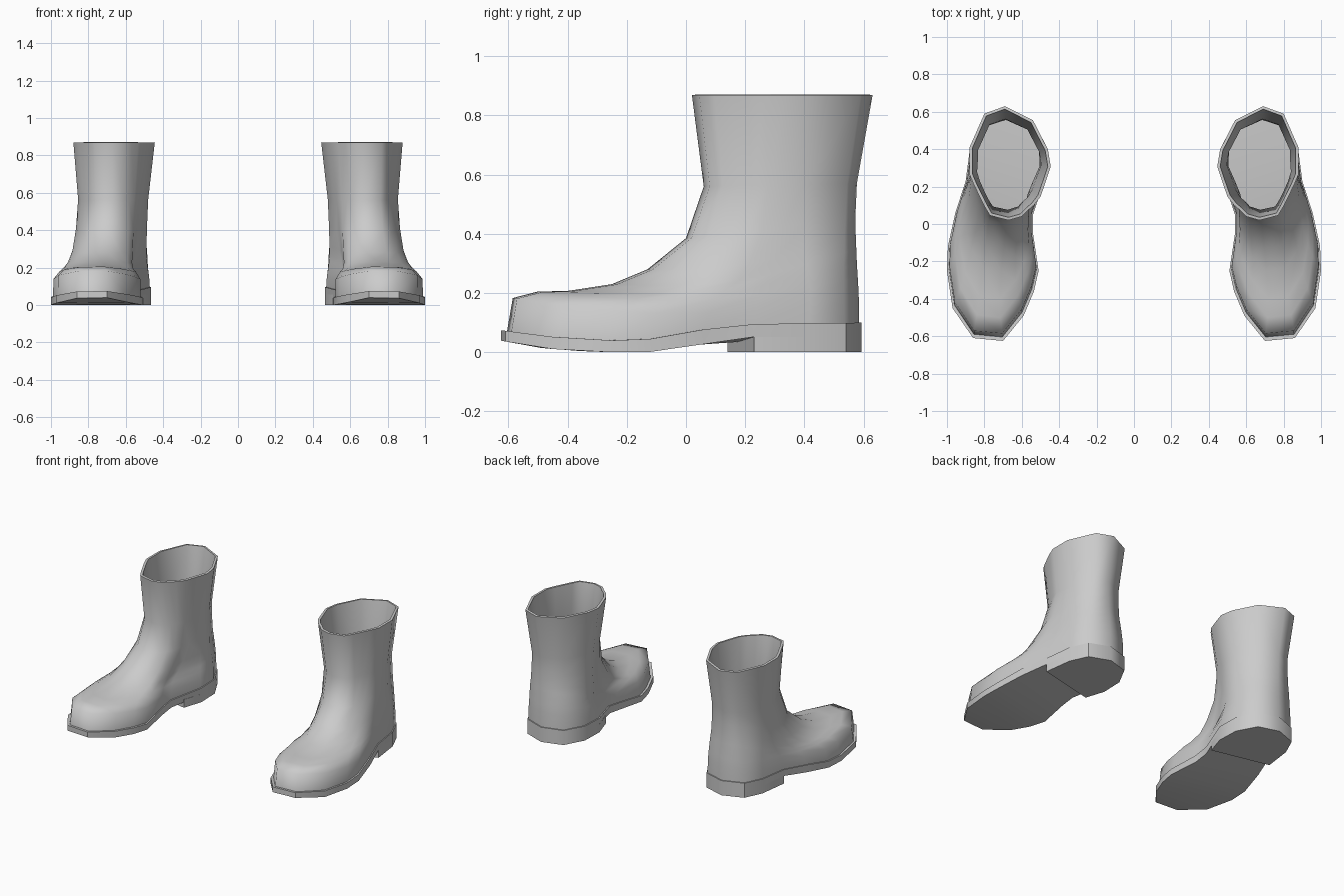
import bpy, bmesh, math

if "Cube" in bpy.data.objects:
    bpy.data.objects.remove(bpy.data.objects["Cube"])

# Plan outlines of one boot, running anticlockwise from the toe: sole and collar
SOLE = [(.70, -.625), (.86, -.61), (.97, -.45), (1.0, -.25), (.995, -.12), (.955, .06),
        (.90, .23), (.875, .42), (.82, .54), (.68, .592), (.54, .55), (.47, .42),
        (.465, .27), (.54, .05), (.54, -.05), (.51, -.25), (.535, -.36), (.59, -.49)]
COLLAR = [(.67, .025), (.77, .05), (.80, .10), (.83, .16), (.855, .21), (.88, .27),
          (.88, .34), (.88, .41), (.80, .59), (.69, .63), (.54, .555), (.46, .40),
          (.445, .31), (.475, .22), (.50, .15), (.535, .105), (.57, .075), (.60, .045)]
N = len(SOLE)

# Side profile of the sole as (y, z)
SOLE_TOP = [(-.63, .075), (-.45, .052), (-.25, .04), (-.12, .045), (0, .07), (.22, .095), (.6, .1)]
SOLE_BOTTOM = [(-.63, .04), (-.48, .013), (-.3, 0), (-.13, 0), (.23, .052), (.6, .052)]


def lerp(a, b, t):
    return a + (b - a) * t


def height(profile, y):
    for (y0, z0), (y1, z1) in zip(profile, profile[1:]):
        if y <= y1:
            return lerp(z0, z1, max(0, (y - y0) / (y1 - y0)))
    return profile[-1][1]


def finish(name, bm, angle, thickness=0):
    bmesh.ops.recalc_face_normals(bm, faces=bm.faces)
    mesh = bpy.data.meshes.new(name)
    bm.to_mesh(mesh)
    bm.free()
    ob = bpy.data.objects.new(name, mesh)
    bpy.context.collection.objects.link(ob)
    bpy.ops.object.select_all(action='DESELECT')
    bpy.context.view_layer.objects.active = ob
    ob.select_set(True)
    if thickness:
        mod = ob.modifiers.new("thickness", 'SOLIDIFY')
        mod.thickness = thickness
        mod.offset = -1
        bpy.ops.object.modifier_apply(modifier=mod.name)
    bpy.ops.object.shade_smooth_by_angle(angle=math.radians(angle))
    ob.modifiers.new("left_and_right", 'MIRROR').use_mirror_merge = False
    return ob


def bridge(bm, a, b):
    n = len(a)
    for i in range(n):
        bm.faces.new((a[i], a[(i + 1) % n], b[(i + 1) % n], b[i]))


# Upper: rings rising from the sole, tilting over the instep and up the shaft
def ring(bm, yf, zf, yb, zb, dip, t, front, back):
    verts = []
    for (sx, sy), (cx, cy) in zip(SOLE, COLLAR):
        us, uc = (sy + .625) / 1.217, (cy - .025) / .605
        u = lerp(us, uc, t)
        mid = lerp(lerp(.78, .67, u), .67, t)
        x = mid + (lerp(sx, cx, t) - mid) * lerp(front, back, min(1, u * 1.2))
        z = lerp(zf, zb, u) - dip * math.sin(math.pi * u)
        verts.append(bm.verts.new((x, lerp(yf, yb, u), z)))
    return verts


RINGS = [(-.585, .183, .583, .20, .06, 0, .94, .96),
         (-.50, .205, .58, .25, .05, .04, .80, .94),
         (-.40, .207, .577, .30, .05, .12, .72, .93),
         (-.25, .23, .575, .35, .05, .28, .70, .92),
         (-.13, .28, .573, .40, .04, .48, .74, .90),
         (0, .385, .573, .48, .02, .72, .80, .87),
         (.06, .56, .577, .57, 0, .92, .85, .855),
         (.02, .868, .63, .868, 0, 1, 1, 1)]
bm = bmesh.new()
last = ring(bm, -.605, 0, .585, 0, 0, 0, .95, .97)
for v in last:
    v.co.z = height(SOLE_TOP, v.co.y) - .005
for r in RINGS:
    new = ring(bm, *r)
    bridge(bm, last, new)
    last = new
finish("boot_uppers", bm, 60, .016)

# Sole: curved welt slab closed by strips running across the foot
bm = bmesh.new()
low = [bm.verts.new((x, y, height(SOLE_BOTTOM, y))) for x, y in SOLE]
top = [bm.verts.new((x, y, height(SOLE_TOP, y))) for x, y in SOLE]
bridge(bm, low, top)
for loop in (low, top):
    for i in range(N // 2 - 1):
        bm.faces.new((loop[-i], loop[i + 1], loop[i + 2], loop[N - 1 - i]))
finish("boot_soles", bm, 45)

# Heel: block with a slanted front edge
bm = bmesh.new()
plan = SOLE[6:13] + [(.507, .14)]
low = [bm.verts.new((x, y, 0)) for x, y in plan]
top = [bm.verts.new((x, y, .055)) for x, y in plan]
bridge(bm, low, top)
bm.faces.new(low)
bm.faces.new(top)
finish("boot_heels", bm, 45)
